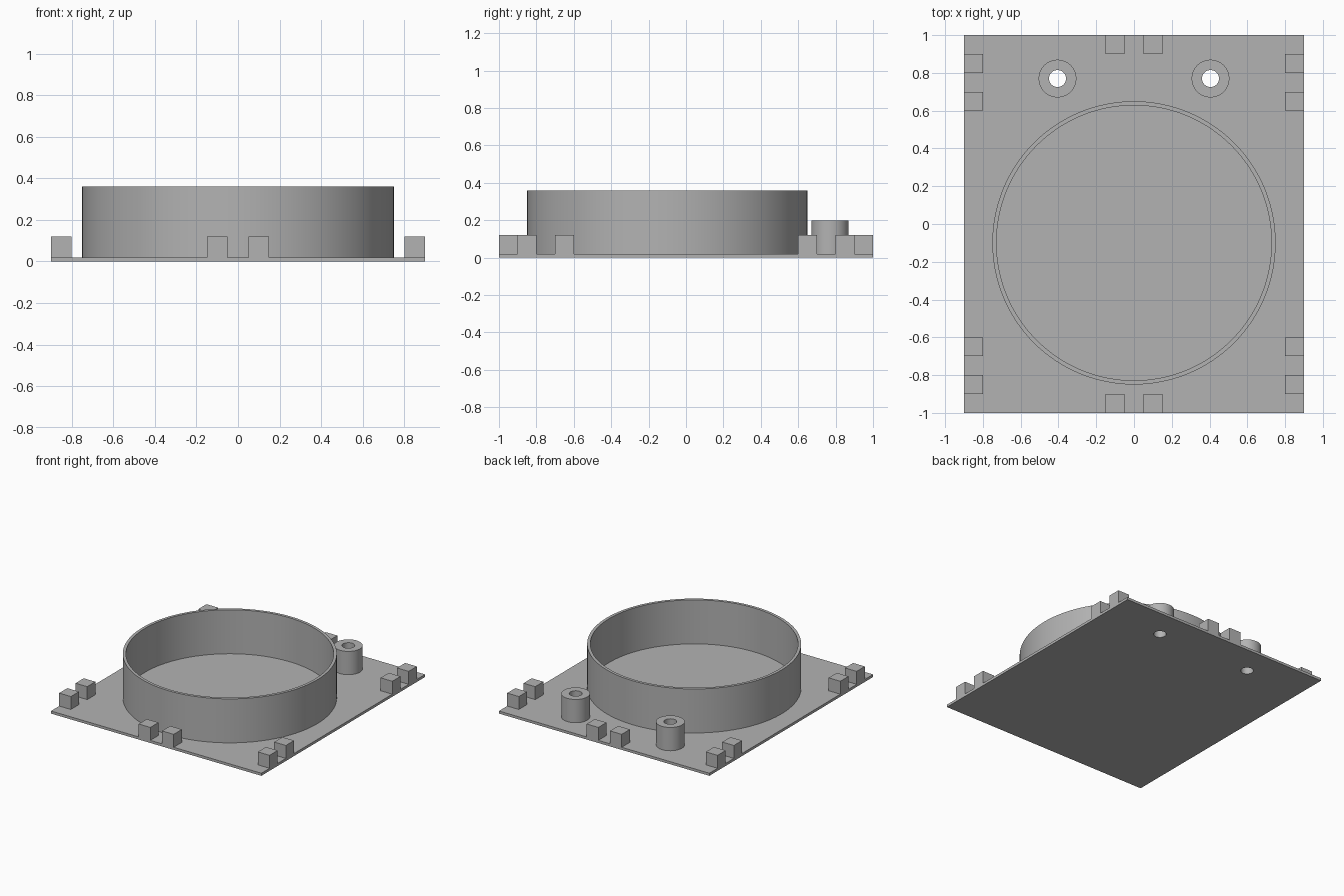
import bpy, bmesh, math

if "Cube" in bpy.data.objects:
    bpy.data.objects.remove(bpy.data.objects["Cube"], do_unlink=True)

PLATE_TOP = 0.02
POST_X, POST_Y, HOLE_R = 0.405, 0.77, 0.045

grey = bpy.data.materials.new("plain grey")
grey.use_nodes = True
colour = (0.45, 0.45, 0.45, 1)
grey.diffuse_color = colour
grey.node_tree.nodes["Principled BSDF"].inputs["Base Color"].default_value = colour


def finish(name, bm):
    bmesh.ops.recalc_face_normals(bm, faces=bm.faces[:])
    mesh = bpy.data.meshes.new(name)
    bm.to_mesh(mesh)
    bm.free()
    mesh.materials.append(grey)
    obj = bpy.data.objects.new(name, mesh)
    bpy.context.collection.objects.link(obj)
    return obj


def box(name, x0, x1, y0, y1, z0, z1):
    bm = bmesh.new()
    bmesh.ops.create_cube(bm, size=1)
    for v in bm.verts:
        v.co.x = x1 if v.co.x > 0 else x0
        v.co.y = y1 if v.co.y > 0 else y0
        v.co.z = z1 if v.co.z > 0 else z0
    return finish(name, bm)


def smooth(obj):
    bpy.ops.object.select_all(action='DESELECT')
    obj.select_set(True)
    bpy.context.view_layer.objects.active = obj
    bpy.ops.object.shade_smooth_by_angle(angle=math.radians(30))


def tube(name, x, y, outer, inner, z0, z1, sides):
    """Spin a rectangular wall section around a vertical axis."""
    bm = bmesh.new()
    section = [(inner, z0), (outer, z0), (outer, z1), (inner, z1)]
    verts = [bm.verts.new((r, 0, z)) for r, z in section]
    edges = [bm.edges.new((verts[i], verts[(i + 1) % 4])) for i in range(4)]
    bmesh.ops.spin(bm, geom=verts + edges, cent=(0, 0, 0), axis=(0, 0, 1),
                   angle=math.tau, steps=sides, use_merge=True)
    bmesh.ops.remove_doubles(bm, verts=bm.verts[:], dist=0.0001)
    obj = finish(name, bm)
    obj.location = (x, y, 0)
    smooth(obj)


# Base plate with two through holes
plate = box("base_plate", -0.9, 0.9, -1, 1, 0, PLATE_TOP)
cutters = []
for side in (-1, 1):
    bm = bmesh.new()
    bmesh.ops.create_cone(bm, cap_ends=True, segments=48, radius1=HOLE_R,
                          radius2=HOLE_R, depth=0.2)
    cutter = finish("hole_cutter", bm)
    cutter.location = (side * POST_X, POST_Y, 0)
    cutter.hide_render = True
    cutters.append(cutter)
    cut = plate.modifiers.new("hole", 'BOOLEAN')
    cut.object = cutter
    cut.operation = 'DIFFERENCE'
    cut.solver = 'EXACT'
bpy.context.view_layer.objects.active = plate
for cut in list(plate.modifiers):
    bpy.ops.object.modifier_apply(modifier=cut.name)
for cutter in cutters:
    bpy.data.objects.remove(cutter, do_unlink=True)
smooth(plate)

# Large round wall
tube("ring_wall", 0, -0.1, 0.75, 0.728, PLATE_TOP, 0.36, 128)

for side, label in ((-1, "right"), (1, "left")):
    # Hollow screw posts
    tube(label + "_post", side * POST_X, POST_Y, 0.1, HOLE_R, PLATE_TOP, 0.2, 48)
    # Pairs of edge blocks along each side
    for end, where in ((-1, "front"), (1, "back")):
        for near, place in ((0.6, "inner"), (0.8, "outer")):
            x0, x1 = sorted((side * 0.8, side * 0.9))
            y0, y1 = sorted((end * near, end * (near + 0.1)))
            box(f"{label}_{where}_{place}_block", x0, x1, y0, y1, PLATE_TOP, 0.12)
        # Middle blocks on the front and back edges
        x0, x1 = sorted((side * 0.05, side * 0.15))
        y0, y1 = sorted((end * 0.9, end))
        box(f"{where}_middle_{label}_block", x0, x1, y0, y1, PLATE_TOP, 0.12)
